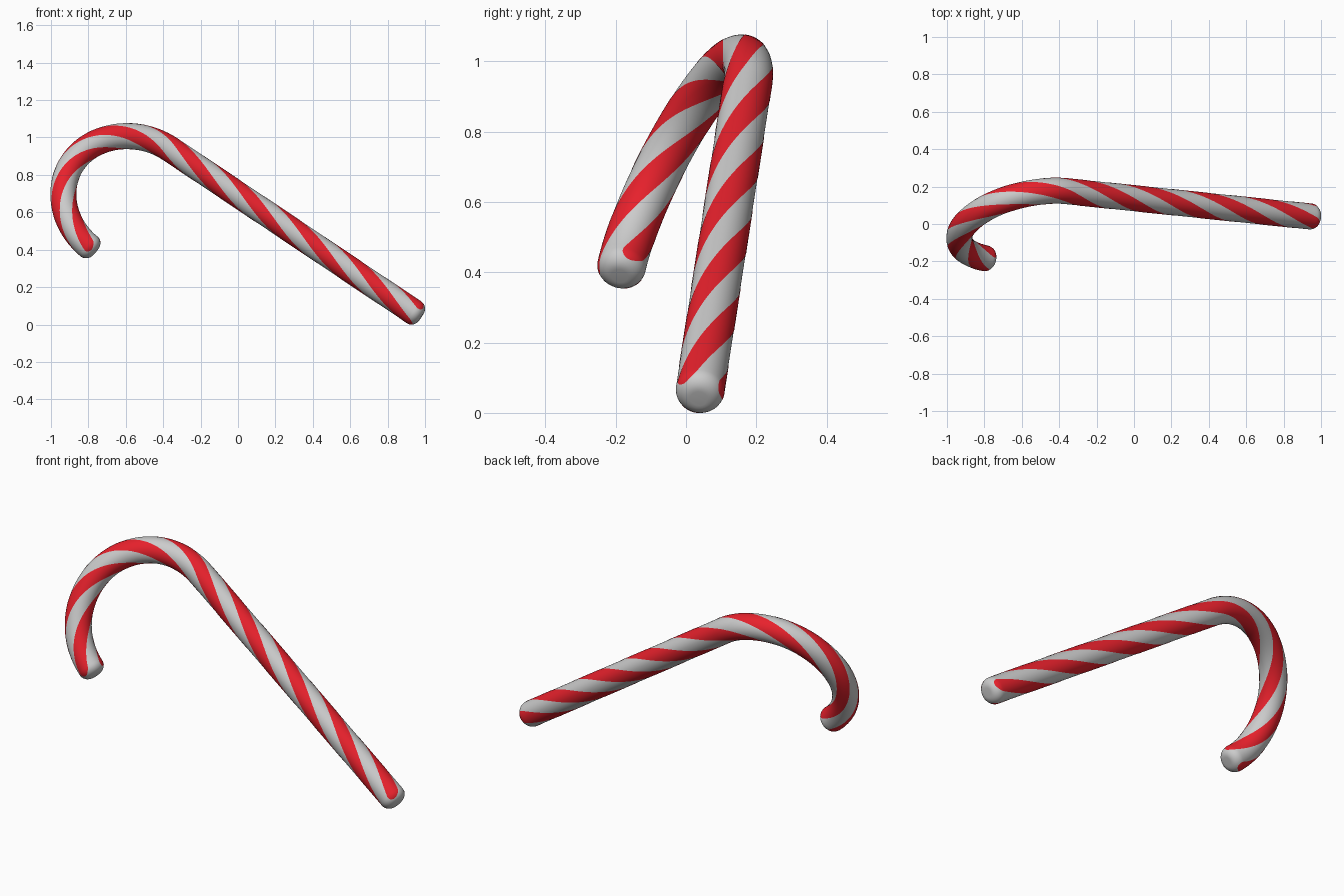
import bpy, bmesh, math
from mathutils import Vector

if "Cube" in bpy.data.objects:
    bpy.data.objects.remove(bpy.data.objects["Cube"])

R_TUBE, BEVEL = 0.069, 0.045        # rod radius, rounding of the ends
R_HOOK, STEM = 0.384, 1.569         # hook radius, straight length
SWEEP = math.radians(173)
PITCH = 1.175                       # length of one full stripe turn
LENGTH = STEM + R_HOOK * SWEEP

START = Vector((0.942, 0.040, 0.065))
D = Vector((-0.828, 0.086, 0.554)).normalized()      # stem direction
N = Vector((-0.518, -0.473, -0.712))                 # towards hook centre
N = (N - D * N.dot(D)).normalized()


def frame(s):
    """Centre, tangent and two side axes at distance s along the cane."""
    if s <= STEM:
        p, t, u = START + D * s, D, -N
    else:
        a = min(s - STEM, R_HOOK * SWEEP) / R_HOOK
        t = D * math.cos(a) + N * math.sin(a)
        u = D * math.sin(a) - N * math.cos(a)
        p = START + D * STEM + N * R_HOOK + u * R_HOOK
        p += t * max(0.0, s - LENGTH)
    return p, t, u, t.cross(u)


def surface(s, ang, lift=0.0):
    """Point on the rod skin; beyond either end the skin rounds off."""
    p, t, u, v = frame(s)
    over = min(BEVEL, max(0.0, -s, s - LENGTH))
    r = R_TUBE - BEVEL + math.sqrt(BEVEL ** 2 - over ** 2) + lift
    return p + (u * math.cos(ang) + v * math.sin(ang)) * r


def add_skin(bm, rows, closed):
    n = len(rows[0])
    for a, b in zip(rows, rows[1:]):
        for j in range(n if closed else n - 1):
            k = (j + 1) % n
            bm.faces.new((a[j], a[k], b[k], b[j]))


def finish(bm, name, color=None):
    mesh = bpy.data.meshes.new(name)
    bm.to_mesh(mesh)
    bm.free()
    for f in mesh.polygons:
        f.use_smooth = True
    if color:
        mat = bpy.data.materials.new(name)
        mat.diffuse_color = color
        mat.use_nodes = True
        mat.node_tree.nodes["Principled BSDF"].inputs["Base Color"].default_value = mat.diffuse_color
        mesh.materials.append(mat)
    obj = bpy.data.objects.new(name, mesh)
    bpy.context.collection.objects.link(obj)


# Grey rod with rounded ends
SEG, STEPS = 60, 8
cap = [BEVEL * math.sin(math.pi / 2 * i / STEPS) for i in range(1, STEPS + 1)]
path = [-h for h in reversed(cap)]
path += [LENGTH * i / 140 for i in range(141)]
path += [LENGTH + h for h in cap]
bm = bmesh.new()
loops = [[bm.verts.new(surface(s, 2 * math.pi * j / SEG)) for j in range(SEG)]
         for s in path]
add_skin(bm, loops, True)
bm.faces.new(list(reversed(loops[0])))
bm.faces.new(loops[-1])
finish(bm, "cane_rod")

# Three red stripes winding around the rod, with rounded ends on the caps
COLS, ROUND, OVER = 10, 0.03, 0.03
lo, hi = -OVER, LENGTH + OVER
ends = [ROUND * (1 - math.cos(math.pi / 2 * i / 6)) for i in range(7)]
path = [lo + e for e in ends]
path += [lo + ROUND + (hi - lo - 2 * ROUND) * i / 180 for i in range(1, 180)]
path += [hi - e for e in reversed(ends)]
bm = bmesh.new()
for stripe in range(3):
    rows = []
    for s in path:
        k = max(0.0, 1 - min(s - lo, hi - s) / ROUND)
        half = math.radians(30) * max(0.05, math.sqrt(max(0.0, 1 - k * k)))
        mid = math.radians(-63 + 120 * stripe) + 2 * math.pi * s / PITCH
        rows.append([bm.verts.new(surface(s, mid + half * (2 * j / COLS - 1), 0.001))
                     for j in range(COLS + 1)])
    add_skin(bm, rows, False)
finish(bm, "red_stripes", (0.8, 0.015, 0.025, 1))
